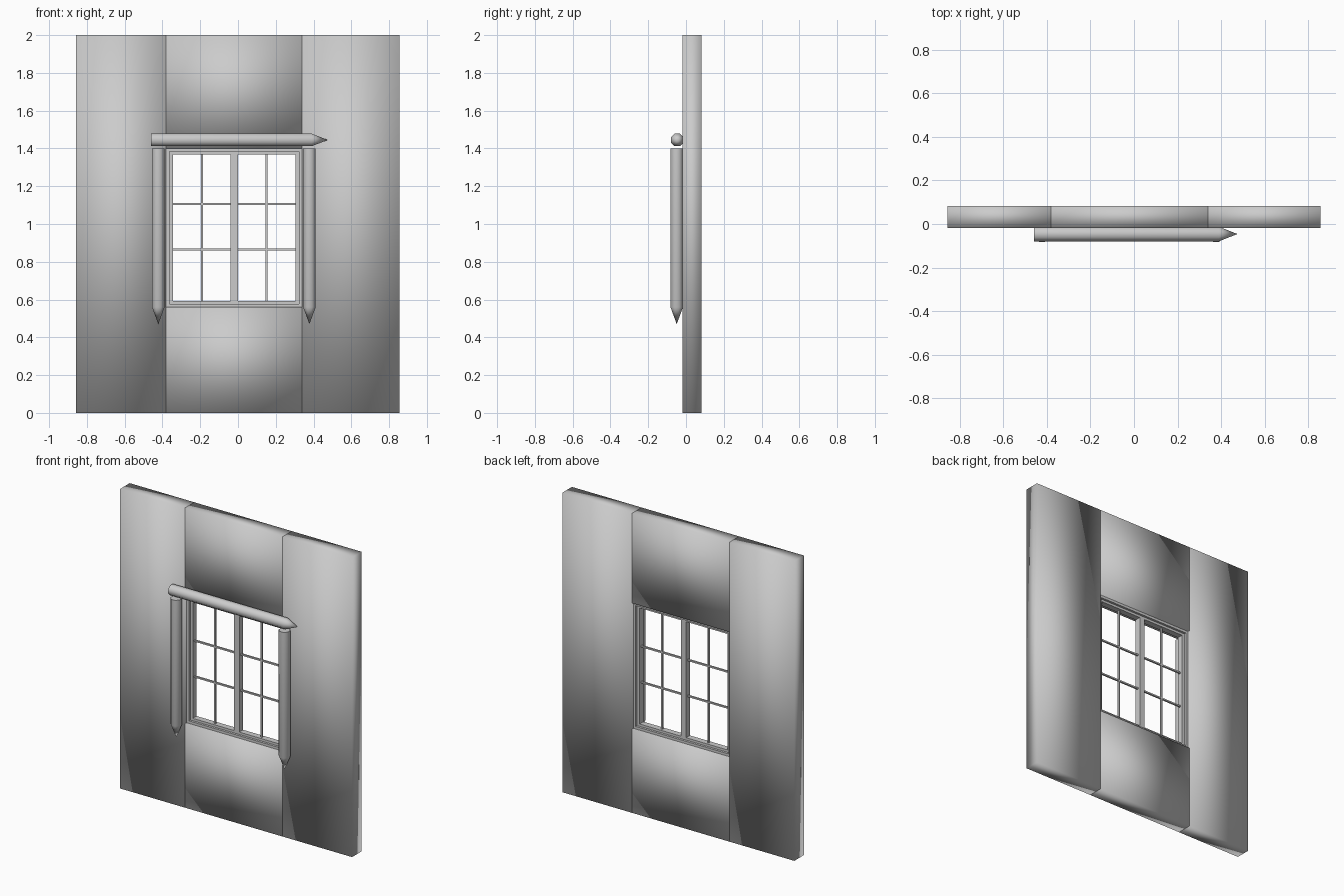
import bpy, bmesh
from math import pi
from mathutils import Matrix, Vector

if "Cube" in bpy.data.objects:
    bpy.data.objects.remove(bpy.data.objects["Cube"])


def finish(name, bm, smooth_all=False):
    bmesh.ops.recalc_face_normals(bm, faces=bm.faces)
    me = bpy.data.meshes.new(name)
    bm.to_mesh(me)
    bm.free()
    ob = bpy.data.objects.new(name, me)
    bpy.context.collection.objects.link(ob)
    if smooth_all:
        for p in me.polygons:
            p.use_smooth = True
    return ob


def add_box(bm, x0, x1, y0, y1, z0, z1):
    m = Matrix.Translation(((x0 + x1) / 2, (y0 + y1) / 2, (z0 + z1) / 2))
    m = m @ Matrix.Diagonal((x1 - x0, y1 - y0, z1 - z0, 1))
    bmesh.ops.create_cube(bm, size=1, matrix=m)


def add_frame(bm, x0, x1, y0, y1, z0, z1, wx, wz):
    # rectangular ring: two stiles with rails between them
    add_box(bm, x0, x0 + wx, y0, y1, z0, z1)
    add_box(bm, x1 - wx, x1, y0, y1, z0, z1)
    add_box(bm, x0 + wx, x1 - wx, y0, y1, z0, z0 + wz)
    add_box(bm, x0 + wx, x1 - wx, y0, y1, z1 - wz, z1)


def pointed_log(name, start, direction, body, tip, r=0.036, sides=8):
    # octagonal stake along local z, ending in a point
    bm = bmesh.new()
    rot = Vector((0, 0, 1)).rotation_difference(Vector(direction)).to_matrix().to_4x4()
    base = Matrix.Translation(start) @ rot @ Matrix.Rotation(pi / sides, 4, 'Z')
    circ = bmesh.ops.create_circle(bm, cap_ends=True, segments=sides, radius=r)["verts"]
    cap = bm.faces[:][0]
    ext = bmesh.ops.extrude_face_region(bm, geom=[cap], use_keep_orig=True)["geom"]
    top = [v for v in ext if isinstance(v, bmesh.types.BMVert)]
    bmesh.ops.translate(bm, verts=top, vec=(0, 0, body))
    top_face = [f for f in ext if isinstance(f, bmesh.types.BMFace)]
    point = bmesh.ops.poke(bm, faces=top_face)["verts"]
    bmesh.ops.translate(bm, verts=point, vec=(0, 0, tip))
    bm.transform(base)
    ob = finish(name, bm)
    bpy.ops.object.select_all(action='DESELECT')
    ob.select_set(True)
    bpy.context.view_layer.objects.active = ob
    bpy.ops.object.shade_smooth_by_angle(angle=pi / 3)


# wall panels around the opening
X0, X1, XL, XR = -0.857, 0.855, -0.38, 0.34
Z0, Z1 = 0.56, 1.40
for name, x0, x1, z0, z1 in (("wall_left", X0, XL, 0, 2), ("wall_right", XR, X1, 0, 2),
                             ("wall_below", XL, XR, 0, Z0), ("wall_above", XL, XR, Z1, 2)):
    bm = bmesh.new()
    add_box(bm, x0, x1, -0.018, 0.082, z0, z1)
    finish(name, bm, True)

# outer window frame
bm = bmesh.new()
add_frame(bm, XL, XR, 0.0, 0.07, Z0, Z1, 0.017, 0.017)
finish("window_frame", bm)

# two casement sashes with glazing bars
mid = (XL + XR) / 2
for name, x0, x1 in (("sash_left", XL + 0.017, mid), ("sash_right", mid, XR - 0.017)):
    bm = bmesh.new()
    add_frame(bm, x0, x1, 0.015, 0.055, Z0 + 0.017, Z1 - 0.017, 0.019, 0.016)
    cx = (x0 + x1) / 2
    add_box(bm, cx - 0.005, cx + 0.005, 0.029, 0.041, Z0 + 0.03, Z1 - 0.03)
    for z in (0.865, 1.105):
        add_box(bm, x0 + 0.018, x1 - 0.018, 0.029, 0.041, z - 0.005, z + 0.005)
    finish(name, bm)

# pointed timber trim
pointed_log("trim_left", (-0.422, -0.049, 1.40), (0, 0, -1), 0.84, 0.09)
pointed_log("trim_right", (0.378, -0.049, 1.40), (0, 0, -1), 0.84, 0.09)
pointed_log("trim_top", (-0.46, -0.046, 1.445), (1, 0, 0), 0.85, 0.085)
